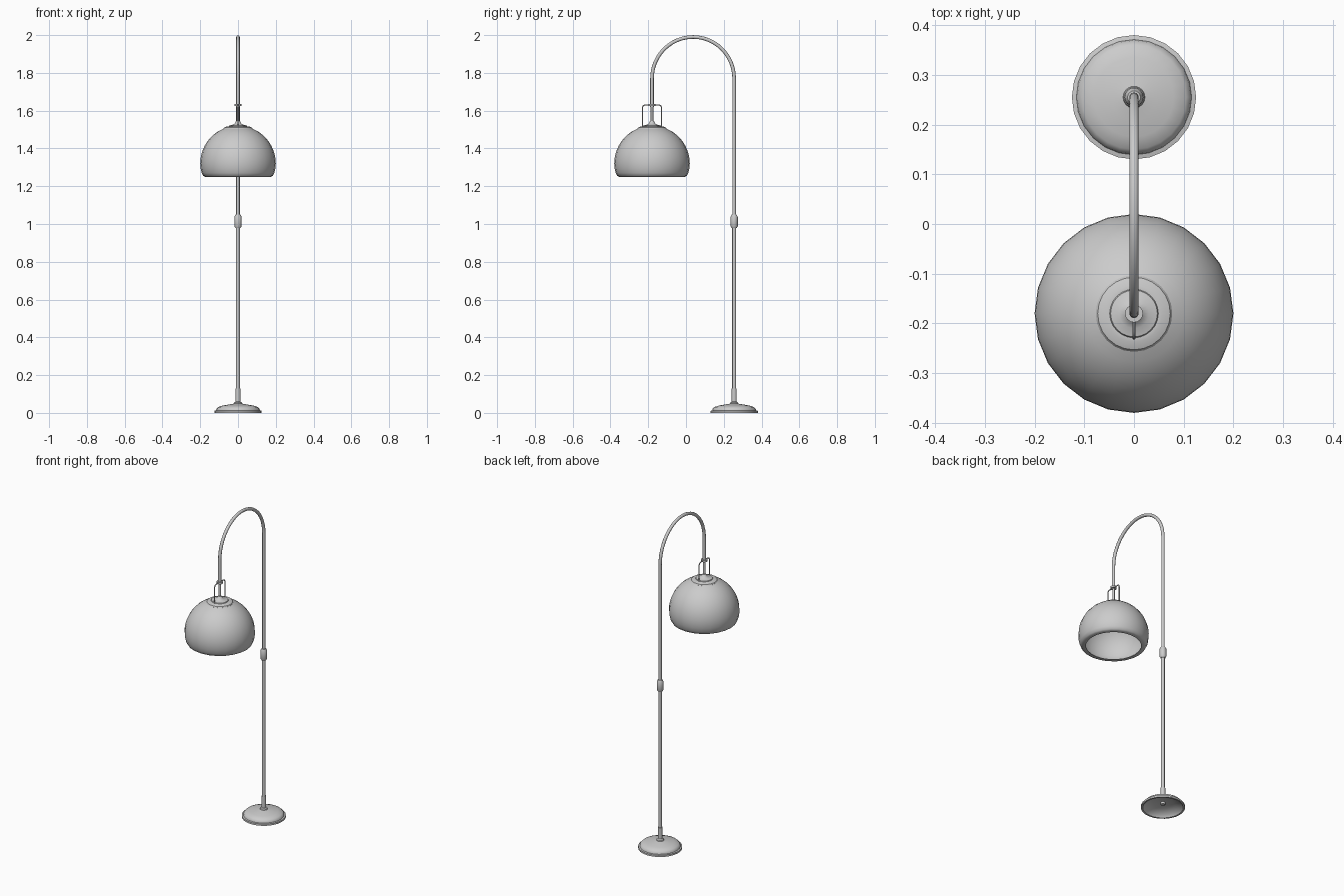
import bpy, bmesh, math
from mathutils import Vector

if "Cube" in bpy.data.objects:
    bpy.data.objects.remove(bpy.data.objects["Cube"])

POLE_Y, SHADE_Y = 0.255, -0.18


def finish(obj, angle=35):
    bpy.ops.object.select_all(action='DESELECT')
    obj.select_set(True)
    bpy.context.view_layer.objects.active = obj
    bpy.ops.object.shade_smooth_by_angle(angle=math.radians(angle))
    return obj


def from_bmesh(name, bm):
    bmesh.ops.recalc_face_normals(bm, faces=bm.faces)
    me = bpy.data.meshes.new(name)
    bm.to_mesh(me)
    bm.free()
    obj = bpy.data.objects.new(name, me)
    bpy.context.collection.objects.link(obj)
    return finish(obj)


def lathe(name, y, profile, sides=24):
    """Revolve (radius, z) points around a vertical axis at (0, y)."""
    bm = bmesh.new()
    verts = [bm.verts.new((r, y, z)) for r, z in profile]
    edges = [bm.edges.new(p) for p in zip(verts, verts[1:])]
    bmesh.ops.spin(bm, geom=verts + edges, cent=(0, y, 0), axis=(0, 0, 1),
                   angle=2 * math.pi, steps=sides, use_duplicate=False)
    bmesh.ops.remove_doubles(bm, verts=bm.verts, dist=1e-5)
    return from_bmesh(name, bm)


def tube(name, path, radius, sides=12):
    """Sweep a circle along (y, z) points in the x = 0 plane."""
    bm = bmesh.new()
    pts = [Vector((0, y, z)) for y, z in path]
    rings = []
    for i, p in enumerate(pts):
        t = (pts[min(i + 1, len(pts) - 1)] - pts[max(i - 1, 0)]).normalized()
        side = t.cross(Vector((1, 0, 0)))
        angles = [2 * math.pi * k / sides for k in range(sides)]
        rings.append([bm.verts.new(p + radius * (Vector((math.cos(a), 0, 0)) + math.sin(a) * side))
                      for a in angles])
    for a, b in zip(rings, rings[1:]):
        for k in range(sides):
            n = (k + 1) % sides
            bm.faces.new((a[k], a[n], b[n], b[k]))
    bm.faces.new(rings[0])
    bm.faces.new(rings[-1])
    return from_bmesh(name, bm)


# Weighted foot: flanged dome, hollow underneath
lathe("base", POLE_Y, [
    (0, 0.035), (0.06, 0.03), (0.105, 0.014), (0.115, 0.0), (0.125, 0.0),
    (0.125, 0.011), (0.116, 0.013), (0.114, 0.022), (0.105, 0.031), (0.08, 0.039),
    (0.045, 0.045), (0.022, 0.049), (0.02, 0.055), (0.013, 0.06), (0, 0.06)])

# Sleeve at the foot and lower pole
lathe("base_sleeve", POLE_Y, [(0, 0.02), (0.013, 0.02), (0.013, 0.13), (0, 0.13)], 16)
tube("lower_pole", [(POLE_Y, 0.03), (POLE_Y, 1.02)], 0.0105)

# Height adjustment coupling
lathe("coupling", POLE_Y, [
    (0, 0.978), (0.013, 0.978), (0.019, 0.988), (0.019, 1.038),
    (0.013, 1.05), (0, 1.05)], 16)

# Upper pole, arch and drop arm as one bent tube
mid, half = (POLE_Y + SHADE_Y) / 2, (POLE_Y - SHADE_Y) / 2
bend = [(mid + half * math.cos(math.pi * i / 24), 1.77 + 0.22 * math.sin(math.pi * i / 24))
        for i in range(25)]
tube("arched_arm", [(POLE_Y, 1.02)] + bend + [(SHADE_Y, 1.62)], 0.0095)

# Thin stem and collar above the shade
tube("shade_stem", [(SHADE_Y, 1.5), (SHADE_Y, 1.63)], 0.007)
lathe("stem_collar", SHADE_Y, [
    (0, 1.624), (0.018, 1.624), (0.018, 1.636), (0, 1.636)], 16)

# Wire handle with rounded corners
w, top, c = 0.05, 1.63, 0.014
corner = [(w - c + c * math.cos(a), top - c + c * math.sin(a))
          for a in (math.pi / 2 * i / 5 for i in range(6))]
right = [(w, 1.505)] + corner
handle = right + [(-y, z) for y, z in reversed(right)]
tube("wire_handle", [(SHADE_Y + y, z) for y, z in handle], 0.003, 8)

# Dome shade: outer sphere, rounded lip curling inward, inner wall
R, zc = 0.2, 1.32
arc = [math.radians(67.5 * i / 10) for i in range(11)]
outer = [(R * math.cos(a), zc + R * math.sin(a)) for a in reversed(arc)]
lip = [(0.198, 1.295), (0.192, 1.27), (0.184, 1.255), (0.175, 1.25), (0.157, 1.25),
       (0.157, 1.254), (0.174, 1.256), (0.186, 1.272), (0.192, 1.295)]
inner = [((R - 0.006) * math.cos(a), zc + (R - 0.006) * math.sin(a)) for a in arc]
lathe("shade", SHADE_Y, outer + lip + inner + [outer[0]])

# Stepped cap closing the top of the shade
lathe("shade_cap", SHADE_Y, [
    (0, 1.498), (0.074, 1.498), (0.077, 1.505), (0.073, 1.511), (0.057, 1.517),
    (0.049, 1.517), (0.047, 1.521), (0.03, 1.525), (0.017, 1.532), (0.01, 1.545), (0, 1.545)])
